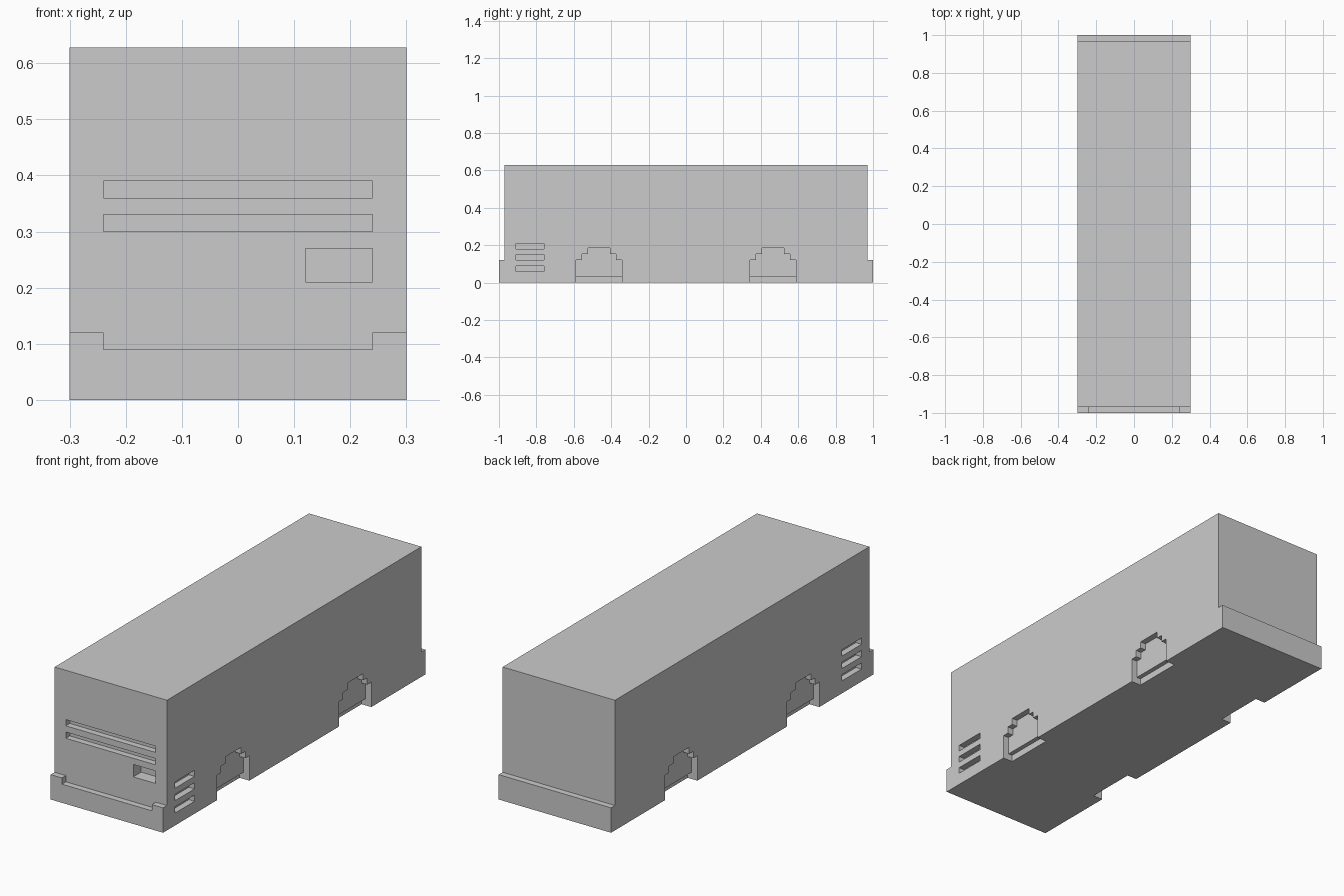
import bpy, bmesh
from mathutils import Vector

if "Cube" in bpy.data.objects:
    bpy.data.objects.remove(bpy.data.objects["Cube"])


def prism(name, profile, direction):
    """Closed solid: planar profile swept along a direction."""
    bm = bmesh.new()
    face = bm.faces.new([bm.verts.new(p) for p in profile])
    swept = bmesh.ops.extrude_face_region(bm, geom=[face])["geom"]
    bmesh.ops.translate(bm, vec=Vector(direction),
                        verts=[g for g in swept if isinstance(g, bmesh.types.BMVert)])
    bmesh.ops.recalc_face_normals(bm, faces=bm.faces)
    mesh = bpy.data.meshes.new(name)
    bm.to_mesh(mesh)
    bm.free()
    obj = bpy.data.objects.new(name, mesh)
    bpy.context.collection.objects.link(obj)
    return obj


def box(name, x0, x1, y0, y1, z0, z1):
    return prism(name, [(x0, y0, z0), (x1, y0, z0), (x1, y1, z0), (x0, y1, z0)],
                 (0, 0, z1 - z0))


def carve(target, cutter):
    """Subtract the cutter, apply the result and remove the cutter."""
    cutter.hide_render = True
    mod = target.modifiers.new("carve", "BOOLEAN")
    mod.operation = "DIFFERENCE"
    mod.solver = "EXACT"
    mod.object = cutter
    bpy.context.view_layer.objects.active = target
    bpy.ops.object.modifier_apply(modifier=mod.name)
    bpy.data.objects.remove(cutter)


W, L, H = 0.30, 0.97, 0.628   # half width, half length, height
OUT = 0.1                     # cutter overshoot

# Main body shell
body = box("body", -W, W, -L, L, 0, H)

# Front grille slots and the deeper plate recess
for z in (0.30, 0.36):
    carve(body, box("grille_cutter", -0.24, 0.24, -L - OUT, -L + 0.03, z, z + 0.03))
carve(body, box("plate_cutter", 0.12, 0.24, -L - OUT, -L + 0.06, 0.21, 0.27))

for s in (-1, 1):
    # Side vents near the front
    for z in (0.06, 0.12, 0.18):
        x0, x1 = sorted((s * (W - 0.03), s * (W + OUT)))
        carve(body, box("vent_cutter", x0, x1, -0.91, -0.76, z, z + 0.03))
    # Stepped wheel arches, undercut along the bottom
    half = [(0.123, -OUT), (0.123, 0.12), (0.092, 0.12),
            (0.092, 0.153), (0.06, 0.153), (0.06, 0.185)]
    outline = half + [(-y, z) for y, z in reversed(half)]
    for c in (-0.465, 0.465):
        carve(body, prism("arch_cutter", [(s * (W - 0.03), c + y, z) for y, z in outline],
                          (s * (0.03 + OUT), 0, 0)))
        x0, x1 = sorted((s * (W - 0.052), s * (W + OUT)))
        carve(body, box("undercut_cutter", x0, x1, c - 0.123, c + 0.123, -OUT, 0.033))

# Front bumper with a lowered middle, plain rear bumper
prism("front_bumper", [(x, -L, z) for x, z in (
    (-W, 0), (W, 0), (W, 0.12), (0.24, 0.12), (0.24, 0.09),
    (-0.24, 0.09), (-0.24, 0.12), (-W, 0.12))], (0, -0.03, 0))
box("rear_bumper", -W, W, L, 1.0, 0, 0.12)
